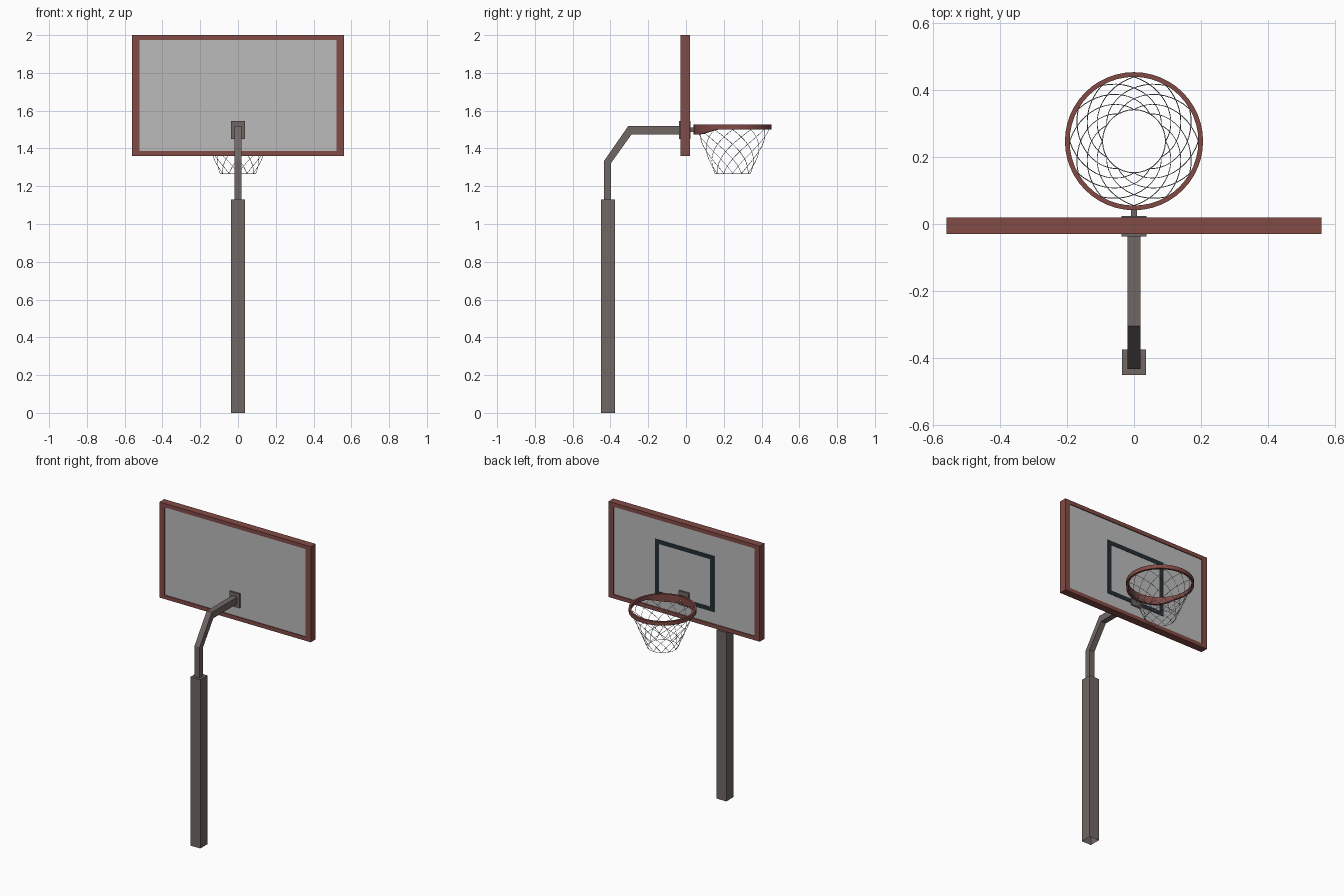
import bpy, bmesh, math
from mathutils import Vector

cube = bpy.data.objects.get("Cube")
if cube:
    bpy.data.objects.remove(cube, do_unlink=True)


def material(name, r, g, b):
    m = bpy.data.materials.new(name)
    m.use_nodes = True
    m.diffuse_color = (r, g, b, 1)
    bsdf = m.node_tree.nodes["Principled BSDF"]
    bsdf.inputs["Base Color"].default_value = (r, g, b, 1)
    bsdf.inputs["Roughness"].default_value = 0.8
    return m


RED = material("rust red", 0.223, 0.069, 0.061)
STEEL = material("warm grey steel", 0.162, 0.136, 0.127)
GREY = material("light grey panel", 0.5, 0.5, 0.5)
DARK = material("dark paint", 0.018, 0.028, 0.036)
WHITE = material("net cord", 0.55, 0.53, 0.52)


def finish(name, bm, mat):
    bmesh.ops.recalc_face_normals(bm, faces=bm.faces[:])
    mesh = bpy.data.meshes.new(name)
    bm.to_mesh(mesh)
    bm.free()
    mesh.materials.append(mat)
    obj = bpy.data.objects.new(name, mesh)
    bpy.context.collection.objects.link(obj)
    return obj


def add_box(bm, lo, hi):
    lo, hi = Vector(lo), Vector(hi)
    size, mid = hi - lo, (lo + hi) / 2
    for v in bmesh.ops.create_cube(bm, size=1)["verts"]:
        v.co = Vector(a * s + c for a, s, c in zip(v.co, size, mid))


def box(name, lo, hi, mat):
    bm = bmesh.new()
    add_box(bm, lo, hi)
    return finish(name, bm, mat)


def border(name, half, z0, z1, side, rail, y0, y1, mat):
    """Rectangular ring with mitred corners, standing in the XZ plane."""
    bm = bmesh.new()
    outer = [(-half, z0), (half, z0), (half, z1), (-half, z1)]
    h, a, b = half - side, z0 + rail, z1 - rail
    inner = [(-h, a), (h, a), (h, b), (-h, b)]
    loops = [[bm.verts.new((x, y, z)) for x, z in pts]
             for pts, y in ((outer, y0), (outer, y1), (inner, y1), (inner, y0))]
    for k in range(4):
        p, q = loops[k], loops[(k + 1) % 4]
        for i in range(4):
            j = (i + 1) % 4
            bm.faces.new((p[i], p[j], q[j], q[i]))
    return finish(name, bm, mat)


# Post: square tube, open at the foot
bm = bmesh.new()
add_box(bm, (-0.036, -0.45, 0), (0.036, -0.375, 1.13))
foot = [f for f in bm.faces if f.calc_center_median().z < 0.01]
bmesh.ops.delete(bm, geom=foot, context="FACES_ONLY")
finish("post", bm, STEEL)

# Bent arm: side profile extruded across its width
profile = [(-0.433, 1.12), (-0.433, 1.335), (-0.305, 1.52), (-0.03, 1.52),
           (-0.03, 1.475), (-0.288, 1.475), (-0.397, 1.322), (-0.397, 1.12)]
bm = bmesh.new()
face = bm.faces.new([bm.verts.new((-0.019, y, z)) for y, z in profile])
side = bmesh.ops.extrude_face_region(bm, geom=[face])["geom"]
bmesh.ops.translate(bm, vec=(0.038, 0, 0),
                    verts=[v for v in side if isinstance(v, bmesh.types.BMVert)])
finish("arm", bm, STEEL)

# Backboard: frame, panel and painted target
border("board_frame", 0.56, 1.36, 2.0, 0.038, 0.026, -0.03, 0.02, RED)
box("board_panel", (-0.523, -0.025, 1.385), (0.523, 0.014, 1.975), GREY)
border("target_outline", 0.22, 1.465, 1.84, 0.03, 0.028, 0.013, 0.016, DARK)

# Mounting plates on both sides and the rim stub
box("mount_plate", (-0.037, -0.037, 1.45), (0.037, 0.024, 1.545), STEEL)
box("rim_stub", (-0.009, 0.02, 1.488), (0.009, 0.046, 1.51), STEEL)

# Rim: a band that deepens towards the board
CY = 0.247
SEG = 48
bm = bmesh.new()
rings = []
for i in range(SEG):
    a = math.tau * i / SEG
    s, c = math.sin(a), math.cos(a)
    t = min(max((CY + 0.2 * s - 0.085) / 0.075, 0), 1)
    low = 1.475 + 0.025 * t
    rings.append([bm.verts.new((r * c, CY + r * s, z)) for r, z in
                  ((0.206, low), (0.206, 1.526), (0.192, 1.526), (0.192, low))])
for i in range(SEG):
    p, q = rings[i], rings[(i + 1) % SEG]
    for k in range(4):
        j = (k + 1) % 4
        bm.faces.new((p[k], p[j], q[j], q[k]))
rim = finish("rim", bm, RED)

# Net: crossing spiral cords closed by a bottom loop
curve = bpy.data.curves.new("net", "CURVE")
curve.dimensions = "3D"
curve.bevel_depth = 0.0014
curve.bevel_resolution = 0


def cord(points, cyclic=False):
    s = curve.splines.new("POLY")
    s.points.add(len(points) - 1)
    for p, (r, a, z) in zip(s.points, points):
        p.co = (r * math.cos(a), CY + r * math.sin(a), z, 1)
    s.use_cyclic_u = cyclic


CORDS, STEPS = 12, 14
for turn in (-1, 1):
    for n in range(CORDS):
        start = math.tau * n / CORDS
        cord([(0.192 - 0.098 * k / STEPS,
               start + turn * math.radians(90) * k / STEPS,
               1.5 - 0.233 * k / STEPS) for k in range(STEPS + 1)])
cord([(0.094, math.tau * k / 36, 1.267) for k in range(36)], True)
curve.materials.append(WHITE)
net = bpy.data.objects.new("net", curve)
bpy.context.collection.objects.link(net)

# Turn the net into a mesh and smooth the rim
bpy.ops.object.select_all(action="DESELECT")
net.select_set(True)
bpy.context.view_layer.objects.active = net
bpy.ops.object.convert(target="MESH")
bpy.ops.object.select_all(action="DESELECT")
rim.select_set(True)
bpy.context.view_layer.objects.active = rim
bpy.ops.object.shade_smooth_by_angle(angle=math.radians(35))
